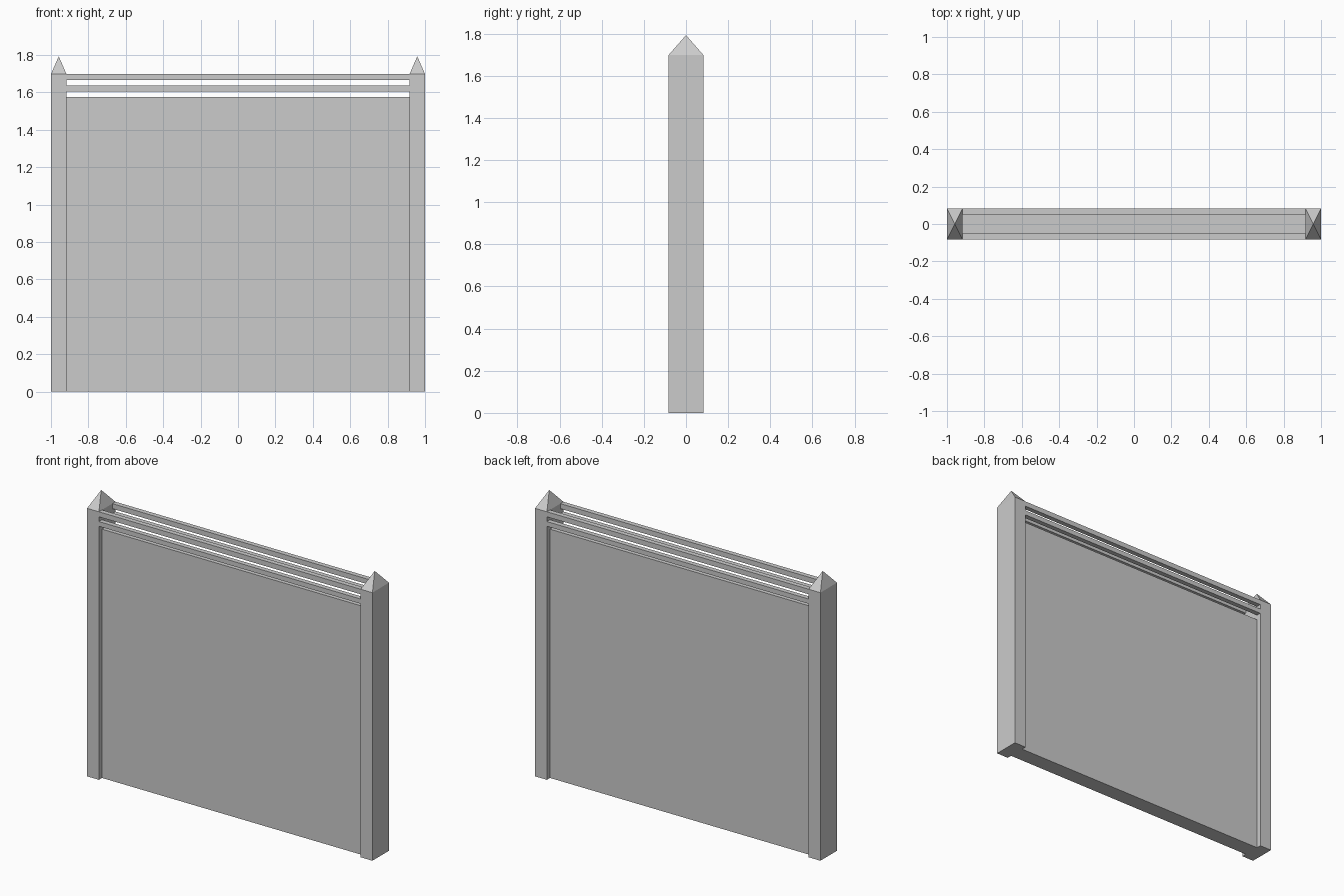
import bpy, bmesh
from mathutils import Vector

if "Cube" in bpy.data.objects:
    bpy.data.objects.remove(bpy.data.objects["Cube"])

POST_W, HALF_D = 0.083, 0.083   # post width in x, half depth in y
POST_H, TIP_H = 1.698, 1.793    # shoulder and tip heights
PANEL_HALF, PANEL_H = 0.052, 1.576
INNER = 1.0 - POST_W            # half span between the posts


def add_box(name, x, y, z, tip=None):
    """Box between (min, max) ranges; an optional tip turns the top into a pyramid."""
    bm = bmesh.new()
    bmesh.ops.create_cube(bm, size=1)
    for v in bm.verts:
        v.co = Vector([r[1] if c > 0 else r[0] for c, r in zip(v.co, (x, y, z))])
    if tip is not None:
        top = max(bm.faces, key=lambda f: f.calc_center_median().z)
        poke = bmesh.ops.poke(bm, faces=[top])
        poke["verts"][0].co.z = tip
    bm.normal_update()
    mesh = bpy.data.meshes.new(name)
    bm.to_mesh(mesh)
    bm.free()
    obj = bpy.data.objects.new(name, mesh)
    bpy.context.collection.objects.link(obj)
    return obj


# Posts with pyramid caps
for side, x in (("left", (-1.0, -INNER)), ("right", (INNER, 1.0))):
    add_box(f"{side}_post", x, (-HALF_D, HALF_D), (0, POST_H), TIP_H)

# Recessed main panel
add_box("panel", (-INNER, INNER), (-PANEL_HALF, PANEL_HALF), (0, PANEL_H))

# Two levels of slim rails on the front and back
for level, z in (("lower", (1.606, 1.636)), ("upper", (1.666, POST_H))):
    for face, y in (("front", (-HALF_D, -PANEL_HALF)), ("back", (PANEL_HALF, HALF_D))):
        add_box(f"{level}_{face}_rail", (-INNER, INNER), y, z)
